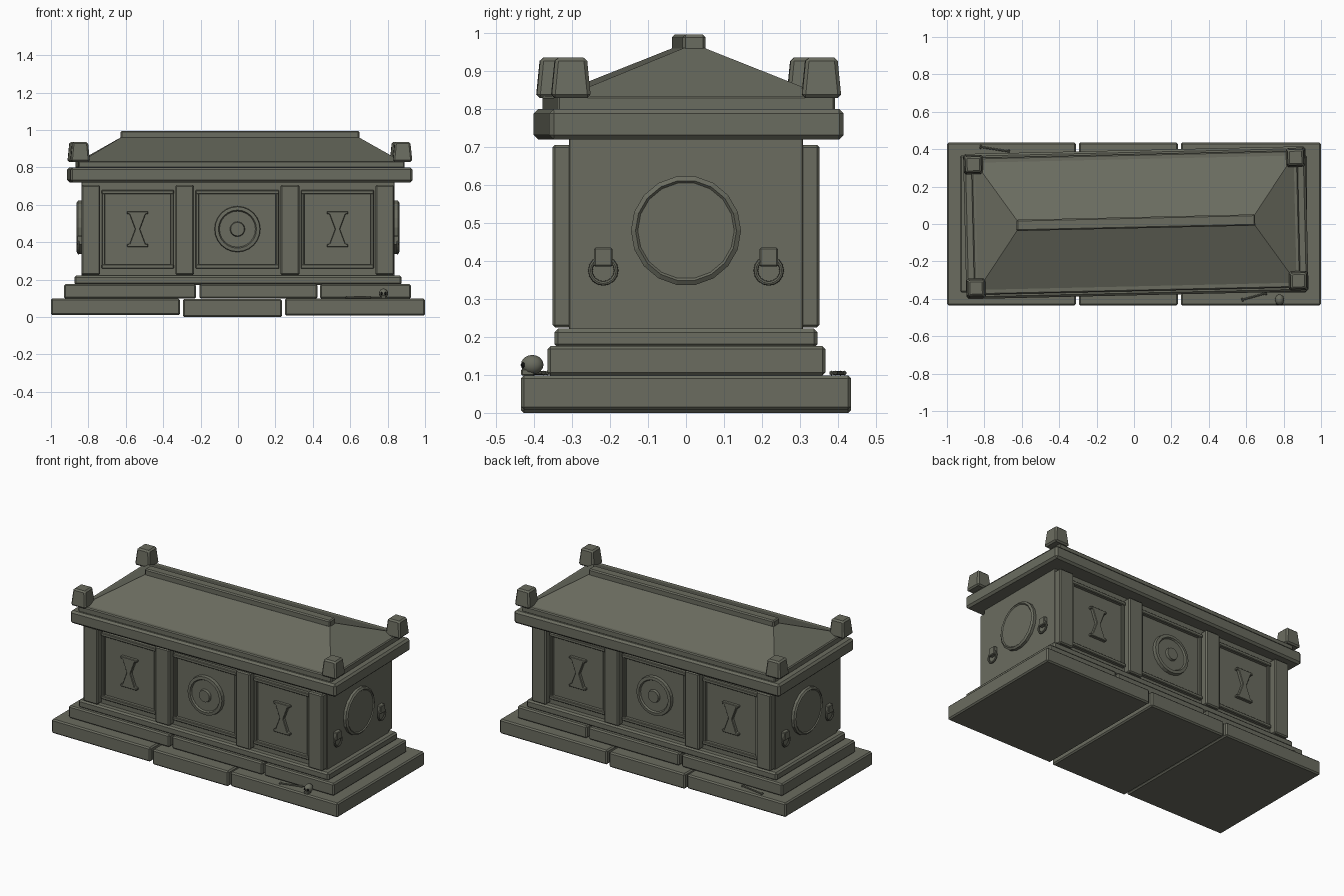
import bpy, bmesh, math
from mathutils import Matrix, Vector

if "Cube" in bpy.data.objects:
    bpy.data.objects.remove(bpy.data.objects["Cube"])


def material(name, rgb):
    m = bpy.data.materials.new(name)
    m.diffuse_color = (*rgb, 1)
    m.use_nodes = True
    m.node_tree.nodes["Principled BSDF"].inputs["Base Color"].default_value = m.diffuse_color
    return m


STONE = material("olive_grey_stone", (0.145, 0.15, 0.116))
BLACK = material("black_sockets", (0.004, 0.004, 0.004))


def finish(name, bm, mat=STONE, matrix=Matrix(), bevel=0, smooth=False):
    bmesh.ops.recalc_face_normals(bm, faces=bm.faces)
    me = bpy.data.meshes.new(name)
    bm.to_mesh(me)
    bm.free()
    me.materials.append(mat)
    ob = bpy.data.objects.new(name, me)
    bpy.context.collection.objects.link(ob)
    ob.matrix_world = matrix
    if bevel:
        b = ob.modifiers.new("bevel", 'BEVEL')
        b.width, b.segments, b.limit_method = bevel, 1, 'ANGLE'
    if smooth:
        for p in me.polygons:
            p.use_smooth = True
    return ob


def box(name, x, y, z, bevel=0.006, matrix=Matrix(), top=None):
    """Box from (min, max) ranges; top = (x, y) scale of the upper face."""
    bm = bmesh.new()
    cx, cy = sum(x) / 2, sum(y) / 2
    bmesh.ops.create_cube(bm, size=1)
    for v in bm.verts:
        sx, sy = top if top and v.co.z > 0 else (1, 1)
        v.co = (cx + v.co.x * (x[1] - x[0]) * sx,
                cy + v.co.y * (y[1] - y[0]) * sy,
                sum(z) / 2 + v.co.z * (z[1] - z[0]))
    return finish(name, bm, matrix=matrix, bevel=bevel)


def lathe(name, profile, segs, matrix):
    """Spin (radius, height) points about local z."""
    bm = bmesh.new()
    vs = [bm.verts.new((r, 0, h)) for r, h in profile]
    es = [bm.edges.new(p) for p in zip(vs, vs[1:])]
    bmesh.ops.spin(bm, geom=vs + es, cent=(0, 0, 0), axis=(0, 0, 1),
                   angle=math.tau, steps=segs)
    bmesh.ops.remove_doubles(bm, verts=bm.verts, dist=1e-4)
    return finish(name, bm, matrix=matrix)


def torus(name, R, r, segs, matrix):
    ring = [(R + r * math.cos(a), r * math.sin(a))
            for a in (math.tau * i / 8 for i in range(9))]
    return lathe(name, ring, segs, matrix)


def face_matrix(x, y, z, yaw):
    """Local x right, y up, z outward; yaw 0 faces the front."""
    return (Matrix.Translation((x, y, z)) @ Matrix.Rotation(yaw, 4, 'Z')
            @ Matrix.Rotation(math.pi / 2, 4, 'X'))


# Stepped base of separate slabs
for i, (a, b, z0) in enumerate([(-1, -0.31, 0.01), (-0.295, 0.235, 0), (0.25, 1, 0.008)]):
    box(f"lower_step_{i}", (a, b), (-0.435, 0.435), (z0, z0 * 0.3 + 0.096), 0.008)
for i, (a, b) in enumerate([(-0.93, -0.225), (-0.207, 0.425), (0.438, 0.925)]):
    box(f"upper_step_{i}", (a, b), (-0.365, 0.367), (0.098, 0.176), 0.008)
box("plinth", (-0.875, 0.875), (-0.347, 0.347), (0.172, 0.222), 0.01)

# Chest body
box("chest", (-0.838, 0.838), (-0.308, 0.308), (0.215, 0.725), 0.003)


def hourglass(name, matrix):
    bm = bmesh.new()
    pts = [(-.057, -.095), (.057, -.095), (.057, -.08), (.043, -.08), (.013, 0),
           (.043, .08), (.057, .08), (.057, .095), (-.057, .095), (-.057, .08),
           (-.043, .08), (-.013, 0), (-.043, -.08), (-.057, -.08)]
    f = bm.faces.new([bm.verts.new((x, y, 0)) for x, y in pts])
    r = bmesh.ops.extrude_face_region(bm, geom=[f])
    for v in r['geom']:
        if isinstance(v, bmesh.types.BMVert):
            v.co.z = 0.022
    finish(name, bm, matrix=matrix, bevel=0.003)


# Long sides: pilasters, panel frames and emblems
for side, yaw, s in (("front", 0, -1), ("back", math.pi, 1)):
    def span(d0, d1):
        return tuple(sorted((s * d0, s * d1)))
    for i, x in enumerate((-0.787, -0.285, 0.278, 0.785)):
        box(f"{side}_pilaster_{i}", (x - 0.05, x + 0.05), span(0.3, 0.352), (0.225, 0.706), 0.007)
    for i, (a, b) in enumerate([(-0.737, -0.335), (-0.235, 0.228), (0.328, 0.735)]):
        for z in (0.27, 0.668):
            box(f"{side}_panel_rail_{i}", (a + 0.008, b - 0.008), span(0.3, 0.33),
                (z - 0.011, z + 0.011), 0.004)
        for x in (a + 0.018, b - 0.018):
            box(f"{side}_panel_stile_{i}", (x - 0.009, x + 0.009), span(0.3, 0.324),
                (0.275, 0.665), 0.004)
    for x in (-0.537, 0.532):
        hourglass(f"{side}_hourglass", face_matrix(x, s * 0.306, 0.47, yaw))
    lathe(f"{side}_rosette", [(0.123, 0), (0.12, 0.022), (0.102, 0.024), (0.096, 0.014),
                              (0.04, 0.014), (0.036, 0.028), (0, 0.028)], 24,
          face_matrix(-0.003, s * 0.306, 0.47, yaw))

# Short ends: round plaque and two ring handles
for side, s in (("right", 1), ("left", -1)):
    lathe(f"{side}_plaque", [(0.145, 0), (0.145, 0.018), (0.133, 0.026), (0.127, 0.02), (0, 0.02)],
          18, face_matrix(s * 0.837, 0, 0.48, s * math.pi / 2))
    for y in (-0.218, 0.218):
        xr = tuple(sorted((s * 0.83, s * 0.862)))
        box(f"{side}_handle_mount", xr, (y - 0.024, y + 0.024), (0.385, 0.435), 0.004)
        torus(f"{side}_handle_ring", 0.034, 0.006, 16,
              face_matrix(s * 0.853, y, 0.375, s * math.pi / 2))

# Lid, knocked slightly askew
LID = Matrix.Translation((0.01, 0.007, 0)) @ Matrix.Rotation(math.radians(1.3), 4, 'Z')
box("lid_slab", (-0.915, 0.915), (-0.388, 0.388), (0.72, 0.8), 0.012, LID)
box("lid_moulding", (-0.872, 0.872), (-0.366, 0.366), (0.795, 0.835), 0.006, LID)
box("lid_hip_roof", (-0.855, 0.855), (-0.345, 0.345), (0.833, 0.965), 0, LID, (0.735, 0.05))
box("lid_ridge_cap", (-0.638, 0.638), (-0.03, 0.03), (0.953, 0.996), 0.007, LID)
for sx in (-1, 1):
    for sy in (-1, 1):
        x, y = sx * 0.862, sy * 0.33
        box("corner_block", (x - 0.052, x + 0.052), (y - 0.052, y + 0.052), (0.83, 0.936),
            0.009, LID, (0.8, 0.8))


# Scattered bones and a skull on the lower step
def bone(name, a, b, r):
    a, b = Vector(a), Vector(b)
    d = b - a
    bm = bmesh.new()
    bmesh.ops.create_cone(bm, cap_ends=True, segments=8, radius1=r, radius2=r, depth=d.length,
                          matrix=Matrix.Translation((a + b) / 2) @ d.to_track_quat('Z', 'Y').to_matrix().to_4x4())
    side = d.cross(Vector((0, 0, 1))).normalized() * r
    for p in (a, b):
        for k in (-1, 1):
            bmesh.ops.create_icosphere(bm, subdivisions=1, radius=r * 1.3,
                                       matrix=Matrix.Translation(p + side * k))
    finish(name, bm)


bone("front_bone", (0.58, -0.405, 0.105), (0.705, -0.37, 0.105), 0.005)
bone("back_bone", (-0.82, 0.412, 0.105), (-0.67, 0.388, 0.105), 0.005)


def ball(name, loc, r, scale, mat, smooth=True):
    bm = bmesh.new()
    bmesh.ops.create_uvsphere(bm, u_segments=12, v_segments=8, radius=r)
    finish(name, bm, mat, Matrix.Translation(loc) @ Matrix.Diagonal((*scale, 1)), smooth=smooth)


ball("skull", (0.778, -0.405, 0.127), 0.027, (0.9, 1.1, 0.95), STONE)
box("skull_jaw", (0.764, 0.792), (-0.434, -0.4), (0.098, 0.116), 0.003)
for dx in (-0.01, 0.01):
    ball("skull_eye", (0.778 + dx, -0.428, 0.126), 0.0075, (1, 1, 1), BLACK)
